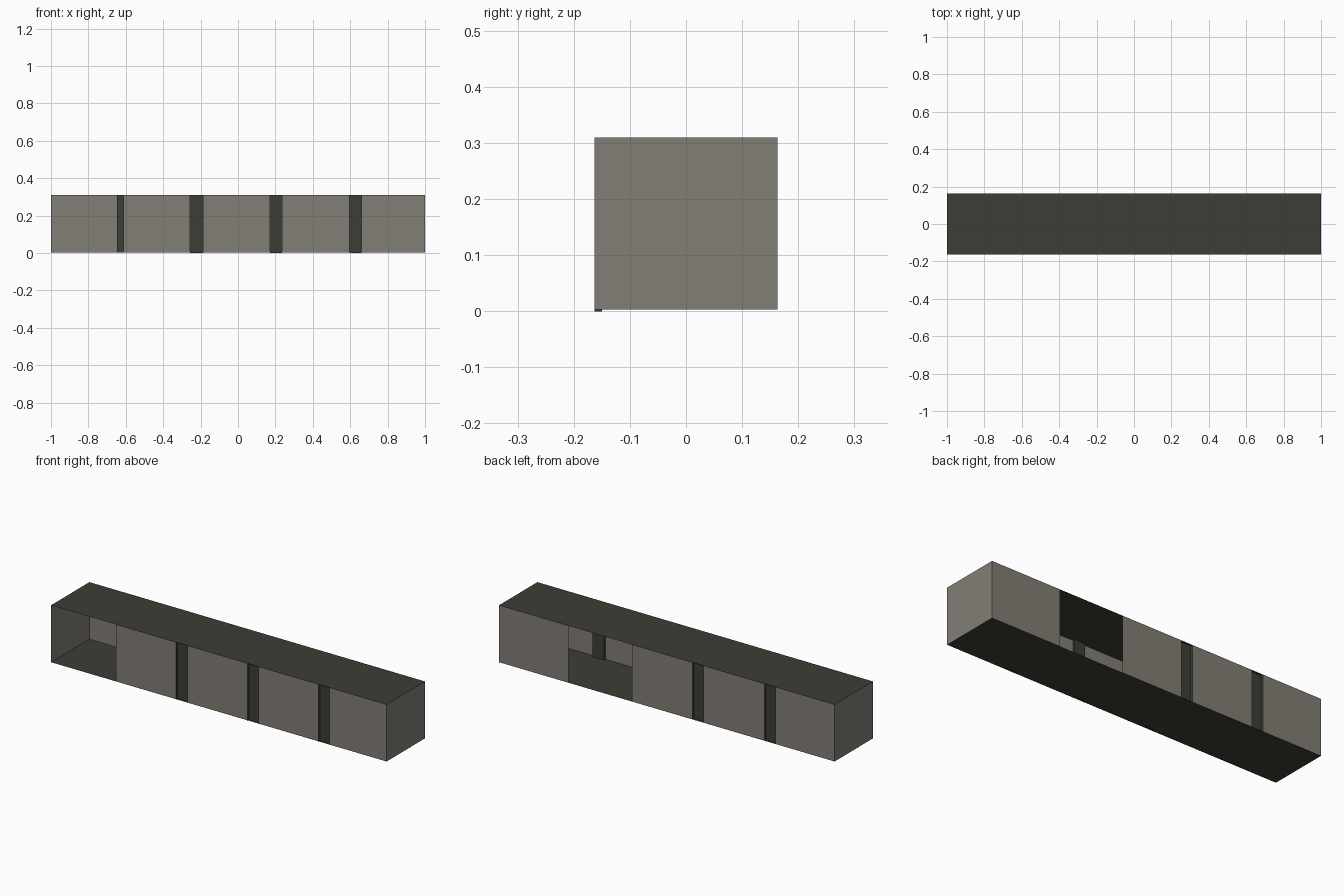
import bpy, bmesh

if "Cube" in bpy.data.objects:
    bpy.data.objects.remove(bpy.data.objects["Cube"])

X, Y = 1.0, 0.163        # half length, half width
Z0, Z1 = 0.003, 0.31     # floor and roof heights
INSET = 0.013            # depth of the recessed posts


def material(name, rgb):
    m = bpy.data.materials.new(name)
    m.diffuse_color = (*rgb, 1)
    m.use_nodes = True
    m.node_tree.nodes["Principled BSDF"].inputs["Base Color"].default_value = m.diffuse_color
    return m


LIGHT = material("warm grey panel", (0.226, 0.208, 0.180))
DARK = material("dark grey frame", (0.047, 0.047, 0.037))


def sheet(name, path, z0, z1, mat):
    """Thin sheet-metal wall: a plan outline raised from z0 to z1."""
    bm = bmesh.new()
    low = [bm.verts.new((x, y, z0)) for x, y in path]
    top = [bm.verts.new((x, y, z1)) for x, y in path]
    for i in range(len(path) - 1):
        bm.faces.new((low[i], low[i + 1], top[i + 1], top[i]))
    finish(name, bm, mat)


def slab(name, z, up, mat):
    """Flat full-size deck."""
    bm = bmesh.new()
    pts = [(-X, -Y), (X, -Y), (X, Y), (-X, Y)]
    vs = [bm.verts.new((x, y, z)) for x, y in pts]
    bm.faces.new(vs if up else vs[::-1])
    finish(name, bm, mat)


def finish(name, bm, mat):
    me = bpy.data.meshes.new(name)
    bm.to_mesh(me)
    bm.free()
    me.materials.append(mat)
    bpy.context.collection.objects.link(bpy.data.objects.new(name, me))


def side(label, s, panels, posts, post_bottom):
    """One long side; s = -1 for the front, 1 for the back."""
    for i, (a, b) in enumerate(panels):
        p = [(a, s * Y), (b, s * Y)]
        sheet(f"{label}_panel_{i + 1}", p if s < 0 else p[::-1], Z0, Z1, LIGHT)
    for i, (a, b) in enumerate(posts):
        yi = s * (Y - INSET)
        p = [(a, s * Y), (a, yi), (b, yi), (b, s * Y)]
        sheet(f"{label}_post_{i + 1}", p if s < 0 else p[::-1], post_bottom, Z1, DARK)


# Roof and floor
slab("roof", Z1, True, DARK)
slab("floor", Z0, False, DARK)

# End walls
sheet("right_end_wall", [(X, -Y), (X, Y)], Z0, Z1, LIGHT)
sheet("left_end_wall", [(-X, Y), (-X, -Y)], Z0, Z1, LIGHT)

# Front: door opening at the left end
side("front", -1,
     [(-0.613, -0.256), (-0.188, 0.171), (0.235, 0.595), (0.661, X)],
     [(-0.256, -0.188), (0.171, 0.235), (0.595, 0.661)], 0.0)

# Back: door opening between x = 0.207 and x = 0.587
side("back", 1,
     [(0.587, X), (-0.152, 0.207), (-0.582, -0.219), (-X, -0.647)],
     [(-0.219, -0.152), (-0.647, -0.582)], Z0)
